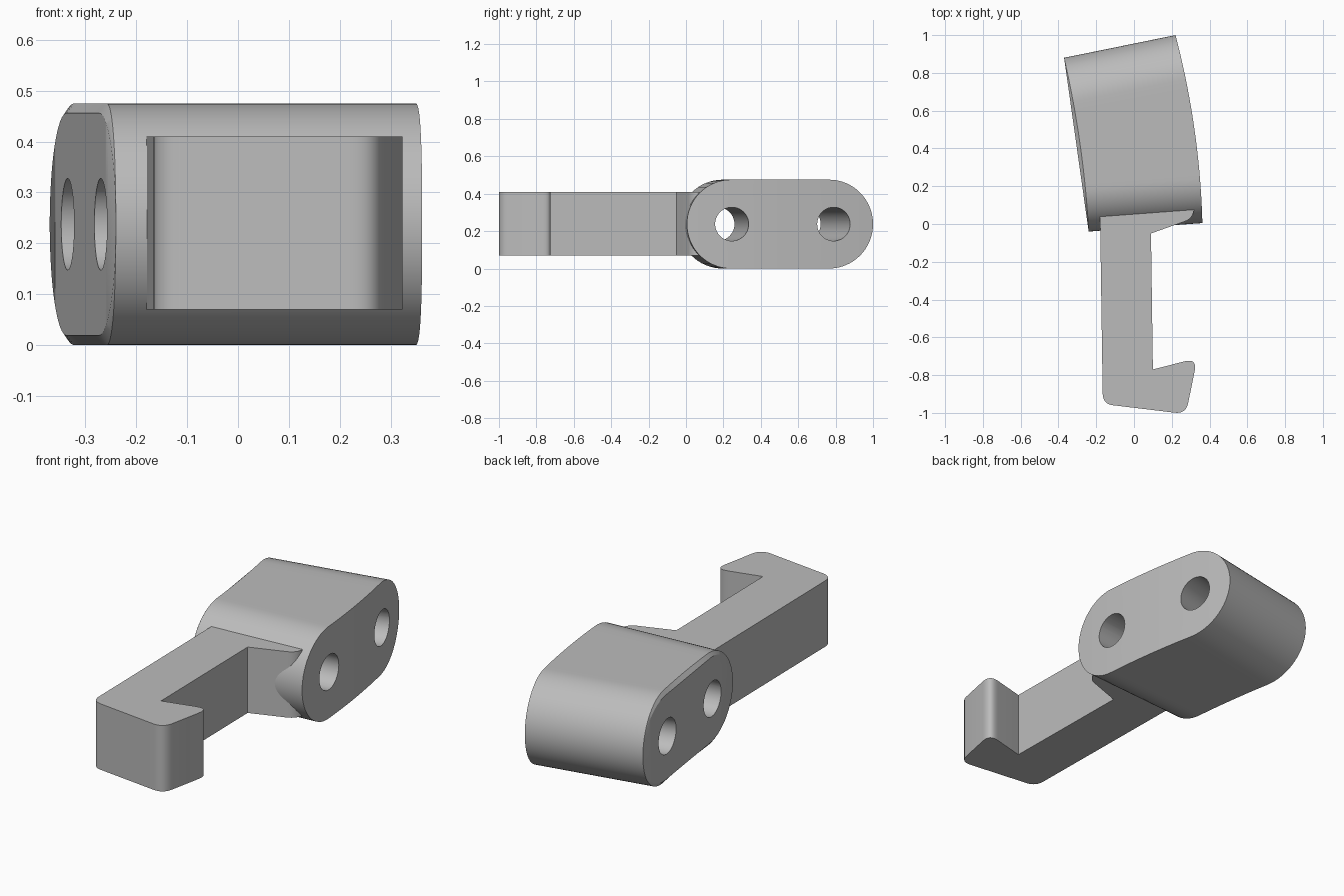
import bpy, bmesh, math
from mathutils import Vector

if "Cube" in bpy.data.objects:
    bpy.data.objects.remove(bpy.data.objects["Cube"])

grey = bpy.data.materials.new("plain grey")
grey.use_nodes = True
grey.diffuse_color = (0.5, 0.5, 0.5, 1)
grey.node_tree.nodes["Principled BSDF"].inputs["Base Color"].default_value = (0.5, 0.5, 0.5, 1)

RADIUS = 0.2375          # half height of the lug
MID = RADIUS


def make_object(name, bm):
    bmesh.ops.recalc_face_normals(bm, faces=bm.faces)
    mesh = bpy.data.meshes.new(name)
    bm.to_mesh(mesh)
    bm.free()
    ob = bpy.data.objects.new(name, mesh)
    bpy.context.collection.objects.link(ob)
    mesh.materials.append(grey)
    return ob


def select(ob):
    bpy.ops.object.select_all(action='DESELECT')
    ob.select_set(True)
    bpy.context.view_layer.objects.active = ob


def smooth(ob):
    select(ob)
    bpy.ops.object.shade_smooth_by_angle(angle=math.radians(30))


def stations(length, arc=16, straight=12):
    """Distance along a stadium and its half height there."""
    pts = [(RADIUS * (1 - math.cos(a)), RADIUS * math.sin(a))
           for a in (i * math.pi / 2 / arc for i in range(arc + 1))]
    flat = length - 2 * RADIUS
    mids = [(RADIUS + flat * i / straight, RADIUS) for i in range(1, straight)]
    return pts + mids + [(length - d, h) for d, h in reversed(pts)]


def side_ring(bm, front, back, bow, scale=1):
    """Stadium loop on a wall that bows sideways between two plan points."""
    front, back = Vector(front), Vector(back)
    length = (back - front).length
    top, bottom = [], []
    for d, h in stations(length):
        u = d / length
        p = front.lerp(back, u)
        x = p.x + 4 * bow * u * (1 - u)
        top.append(bm.verts.new((x, p.y, MID + h * scale)))
        bottom.append(bm.verts.new((x, p.y, MID - h * scale)))
    return top, bottom


def bridge(bm, a, b):
    for i in range(len(a) - 1):
        bm.faces.new((a[i], a[i + 1], b[i + 1], b[i]))


# Lug: lofted stadium, bowed on one side and flat on the other
bm = bmesh.new()
left_front, left_back = (0.362, 0.005), (0.22, 1.0)
right_front, right_back = (-0.24, -0.04), (-0.37, 0.88)
outer = side_ring(bm, left_front, left_back, 0.029)
inner = side_ring(bm, right_front, right_back, 0.02)
panel = side_ring(bm, right_front, right_back, 0, 0.92)
for k in (0, 1):
    bridge(bm, outer[k], inner[k])
    bridge(bm, inner[k], panel[k])
bridge(bm, *outer)
bridge(bm, *panel)
bmesh.ops.remove_doubles(bm, verts=bm.verts, dist=0.0003)
lug = make_object("lug", bm)

# Two bolt holes through the lug
for start, end in (((-0.27, 0.17), (0.345, 0.245)), ((-0.335, 0.63), (0.27, 0.79))):
    a, b = Vector((*start, MID)), Vector((*end, MID))
    bpy.ops.mesh.primitive_cylinder_add(vertices=40, radius=0.09, depth=1.2, location=(a + b) / 2)
    cutter = bpy.context.object
    cutter.name = "hole_cutter"
    cutter.hide_render = True
    cutter.data.materials.append(grey)
    cutter.rotation_euler = (b - a).to_track_quat('Z', 'Y').to_euler()
    bpy.context.view_layer.update()
    select(lug)
    mod = lug.modifiers.new("hole", 'BOOLEAN')
    mod.operation = 'DIFFERENCE'
    mod.solver = 'EXACT'
    mod.object = cutter
    bpy.ops.object.modifier_apply(modifier=mod.name)
    bpy.data.objects.remove(cutter)
smooth(lug)


def rounded(corners, steps=8):
    """Outline with each corner cut back and rounded by its own amount."""
    out = []
    n = len(corners)
    for i, (x, y, cut) in enumerate(corners):
        p = Vector((x, y))
        if not cut:
            out.append(p)
            continue
        before = Vector(corners[i - 1][:2])
        after = Vector(corners[(i + 1) % n][:2])
        a = p + (before - p).normalized() * cut
        b = p + (after - p).normalized() * cut
        for s in range(steps + 1):
            t = s / steps
            out.append(a * (1 - t) ** 2 + p * 2 * t * (1 - t) + b * t * t)
    return out


# Hooked arm with a flared root sunk into the lug
outline = rounded([
    (-0.18, 0.07, 0), (-0.165, -0.953, 0.055), (0.275, -1.006, 0.06),
    (0.335, -0.71, 0.07), (0.10, -0.77, 0), (0.09, -0.05, 0),
    (0.315, 0.03, 0.05), (0.318, 0.085, 0)])
bm = bmesh.new()
base = bm.faces.new([bm.verts.new((p.x, p.y, 0.07)) for p in outline])
ext = bmesh.ops.extrude_face_region(bm, geom=[base], use_keep_orig=True)
bmesh.ops.translate(bm, vec=(0, 0, 0.34),
                    verts=[v for v in ext["geom"] if isinstance(v, bmesh.types.BMVert)])
smooth(make_object("hook_arm", bm))
